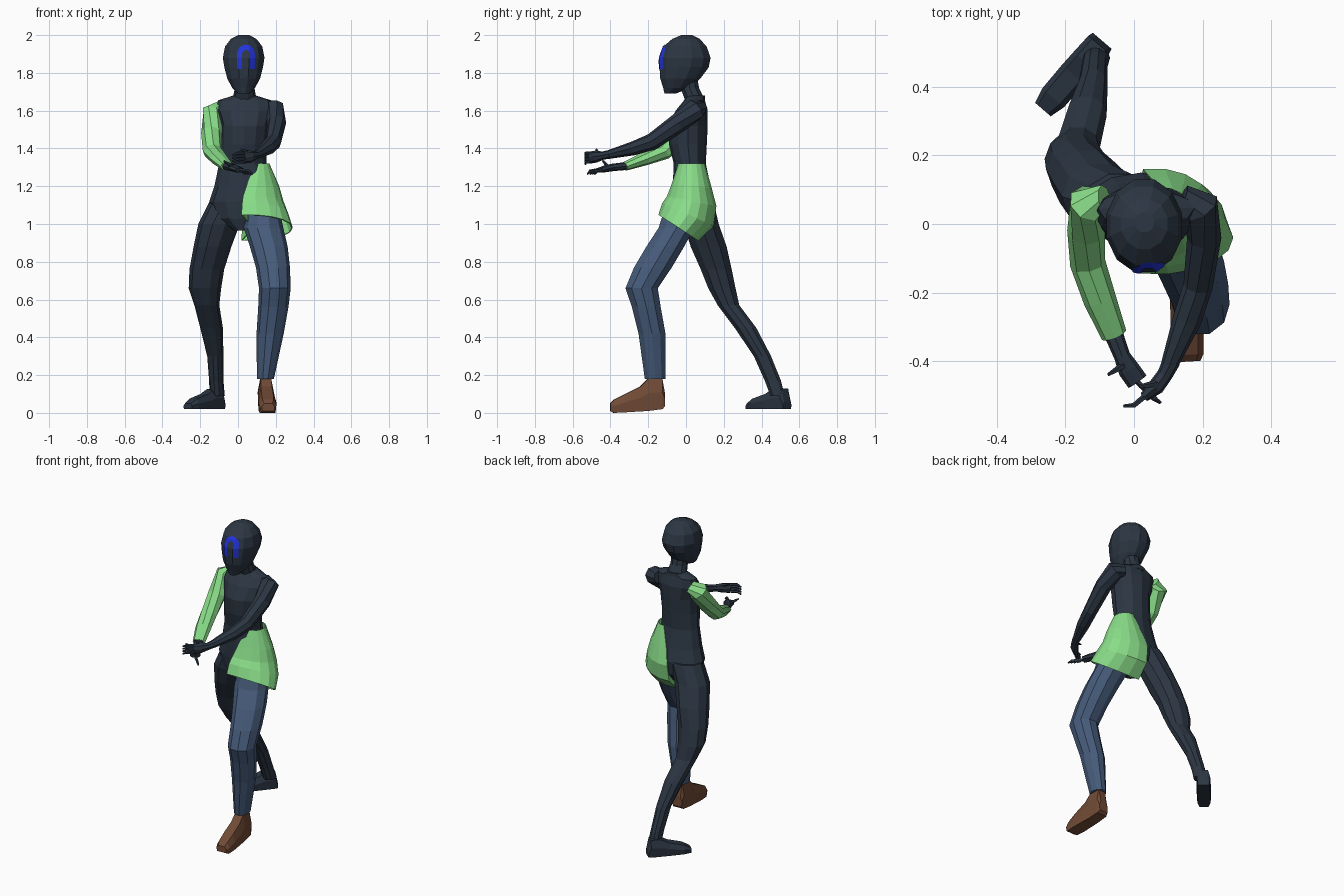
import bpy, bmesh
from math import sin, cos, pi, radians
from mathutils import Vector
from mathutils.bvhtree import BVHTree


def material(name, rgb):
    m = bpy.data.materials.new(name)
    m.diffuse_color = (*rgb, 1)
    return m


DARK = material("dark navy", (0.025, 0.037, 0.056))
GREEN = material("light green", (0.25, 0.72, 0.25))
DENIM = material("denim blue", (0.061, 0.105, 0.195))
BROWN = material("brown leather", (0.165, 0.07, 0.037))
BLUE = material("bright blue", (0.017, 0.035, 0.72))


def loft(name, rings, mat, closed=True, caps=True):
    """Skin a list of equal-length point rings."""
    bm = bmesh.new()
    vs = [[bm.verts.new(p) for p in r] for r in rings]
    n = len(vs[0])
    for a, b in zip(vs, vs[1:]):
        for i in range(n if closed else n - 1):
            j = (i + 1) % n
            bm.faces.new((a[i], a[j], b[j], b[i]))
    if caps:
        bm.faces.new(vs[0])
        bm.faces.new(vs[-1])
    bmesh.ops.recalc_face_normals(bm, faces=bm.faces)
    me = bpy.data.meshes.new(name)
    bm.to_mesh(me)
    bm.free()
    me.materials.append(mat)
    ob = bpy.data.objects.new(name, me)
    bpy.context.collection.objects.link(ob)
    return ob


def stack(name, rows, mat, n=12, phase=0.0):
    """Level elliptical rings: (x, y, z, rx, ry)."""
    rings = [[(x + rx * cos(2 * pi * i / n + phase), y + ry * sin(2 * pi * i / n + phase), z)
              for i in range(n)] for x, y, z, rx, ry in rows]
    return loft(name, rings, mat)


def limb(name, rows, mat, n=8):
    """Rings square to a path: (x, y, z, side radius, upright radius)."""
    pts = [Vector(r[:3]) for r in rows]
    rings = []
    for k, r in enumerate(rows):
        t = (pts[min(k + 1, len(pts) - 1)] - pts[max(k - 1, 0)]).normalized()
        u = t.cross(Vector((0, 0, 1))).normalized()
        v = u.cross(t)
        rings.append([pts[k] + u * r[3] * cos(2 * pi * i / n) + v * r[4] * sin(2 * pi * i / n)
                      for i in range(n)])
    return loft(name, rings, mat)


def foot(name, heel, toe, rows, mat):
    """Sections from heel to toe: (distance, half width, bottom, top)."""
    o = Vector((*heel, 0))
    d = (Vector((*toe, 0)) - o).normalized()
    s = Vector((-d.y, d.x, 0))
    rings = []
    for u, w, z0, z1 in rows:
        zm = z0 + (z1 - z0) * 0.55
        rings.append([o + d * u + s * a * w + Vector((0, 0, z)) for a, z in
                      ((-.9, z0), (.9, z0), (1, zm), (.65, z1), (-.65, z1), (-1, zm))])
    return loft(name, rings, mat)


# Torso and neck
stack("torso", [
    (.03, .02, .965, .05, .06), (.02, .04, 1.03, .14, .10), (.02, .04, 1.12, .172, .11),
    (.03, .03, 1.20, .155, .10), (.025, .02, 1.32, .125, .085), (.03, .01, 1.42, .12, .10),
    (.035, .01, 1.52, .125, .105), (.035, .03, 1.60, .15, .085),
    (.035, .045, 1.655, .14, .055), (.035, .05, 1.68, .06, .05)], DARK)
stack("neck", [(.035, .05, 1.65, .065, .055), (.035, .02, 1.72, .052, .052),
               (.035, .005, 1.80, .052, .052)], DARK, 10)

# Head
head = stack("head", [
    (.03, -.085, 1.69, .03, .03), (.03, -.05, 1.72, .062, .073), (.03, -.03, 1.77, .09, .11),
    (.03, -.01, 1.83, .106, .135), (.03, -.005, 1.88, .114, .14), (.03, -.005, 1.94, .102, .118),
    (.03, 0, 1.98, .07, .075), (.03, .005, 2.0, .03, .03)], DARK, 12, pi / 12)

# Arch mark laid onto the face
bm = bmesh.new()
bm.from_mesh(head.data)
tree = BVHTree.FromBMesh(bm)


def on_face(x, z):
    hit = tree.ray_cast(Vector((x, -1, z)), Vector((0, 1, 0)))[0]
    return Vector((x, hit.y - .004, z))


path = [(1, 0, 1.82), (1, 0, 1.85), (1, 0, 1.88)]
path += [(cos(pi * i / 10), sin(pi * i / 10), 1.90) for i in range(11)]
path += [(-1, 0, 1.88), (-1, 0, 1.85), (-1, 0, 1.82)]
loft("face_mark", [[on_face(.042 + c * r, z + s * r * 1.05) for r in (.047, .033, .02)]
                   for c, s, z in path], BLUE, closed=False, caps=False)
bm.free()

# Arms: sleeved on one side, bare on the other
limb("sleeve", [
    (-.085, .07, 1.615, .045, .04), (-.132, .06, 1.59, .06, .06), (-.14, -.02, 1.48, .055, .055),
    (-.135, -.115, 1.385, .052, .045), (-.10, -.22, 1.345, .048, .036),
    (-.058, -.325, 1.305, .038, .024)], GREEN)
limb("bare_arm", [
    (.14, .07, 1.615, .045, .04), (.19, .05, 1.605, .06, .058), (.205, -.04, 1.535, .05, .052),
    (.187, -.18, 1.435, .043, .045), (.155, -.28, 1.40, .042, .037),
    (.10, -.42, 1.365, .024, .022)], DARK)

# Hands: palm, four curled fingers and a thumb
hands = {
    "right": ([(-.062, -.315, 1.307, .028, .021), (-.035, -.385, 1.30, .024, .02),
               (-.015, -.425, 1.293, .032, .019), (.01, -.46, 1.285, .032, .014)],
              (.01, -.46, 1.285), (.03, -.03, -.005), (.018, -.012, -.016),
              (-.025, -.41, 1.30), (-.05, -.03, .035)),
    "left": ([(.11, -.40, 1.37, .026, .023), (.09, -.44, 1.362, .023, .022),
              (.065, -.475, 1.357, .024, .032), (.03, -.505, 1.352, .015, .032)],
             (.03, -.505, 1.352), (-.03, -.025, 0), (-.03, -.002, -.012),
             (.07, -.465, 1.375), (-.055, -.01, .02)),
}
for side, (palm, base, step1, step2, thumb, tdir) in hands.items():
    limb(side + "_palm", palm, DARK)
    for k in range(4):
        off = (k - 1.5) * .016
        spread = Vector((off * .8, -off * .8, 0)) if side == "right" else Vector((0, 0, off))
        p = Vector(base) + spread
        q = p + Vector(step1)
        r = q + Vector(step2)
        limb(f"{side}_finger_{k + 1}", [(*p, .009, .009), (*q, .008, .008), (*r, .005, .005)],
             DARK, 5)
    p, d = Vector(thumb), Vector(tdir)
    limb(side + "_thumb", [(*p, .011, .011), (*(p + d * .5), .009, .009), (*(p + d), .005, .005)],
         DARK, 5)

# Half tunic over one hip, with a slanted hem: (x, y, z, rx, ry, slope)
rings = []
for x, y, z, rx, ry, slope in [
        (.105, .03, 1.32, .058, .068, 0), (.075, .03, 1.20, .14, .105, -.1),
        (.06, .03, 1.12, .178, .13, -.2), (.06, .01, 1.05, .205, .135, -.45),
        (.06, -.04, .98, .227, .105, -.65)]:
    ring = []
    for i in range(11):
        a = radians(-100 + 20 * i)
        ring.append((x + rx * cos(a), y + ry * sin(a), z + slope * ry * sin(a)))
    # fold both edges back into the body
    ring.insert(0, (x - .01, y - ry * .5, z - slope * ry * .5))
    ring.append((x - .01, y + ry * .5, z + slope * ry * .5))
    rings.append(ring)
tunic = loft("half_tunic", rings, GREEN, closed=False, caps=False)
mod = tunic.modifiers.new("thickness", "SOLIDIFY")
mod.thickness, mod.offset = .006, 0

# Legs: trousers in front, bare leg trailing behind
stack("trouser_leg", [
    (.135, -.03, 1.07, .085, .09), (.135, -.05, .98, .105, .10), (.163, -.11, .88, .10, .105),
    (.185, -.175, .77, .09, .105), (.195, -.235, .66, .084, .09), (.187, -.21, .56, .08, .08),
    (.17, -.18, .42, .072, .075), (.145, -.163, .18, .045, .058)], DENIM, 10)
stack("bare_leg", [
    (-.04, .06, 1.12, .11, .09), (-.10, .08, 1.0, .11, .098), (-.135, .12, .88, .10, .10),
    (-.165, .16, .76, .092, .086), (-.175, .19, .66, .086, .076), (-.165, .225, .57, .066, .06),
    (-.14, .315, .45, .06, .06), (-.12, .405, .30, .043, .048), (-.115, .46, .17, .038, .045),
    (-.11, .485, .09, .04, .04)], DARK, 10)

# Feet
foot("boot", (.143, -.112), (.16, -.40), [
    (0, .034, .035, .10), (.015, .04, .02, .185), (.09, .043, .01, .18), (.13, .045, .008, .14),
    (.21, .048, .003, .10), (.27, .044, 0, .07), (.29, .034, .01, .05)], BROWN)
foot("bare_foot", (-.093, .535), (-.265, .335), [
    (0, .036, .02, .06), (.015, .04, .02, .13), (.08, .042, .02, .125), (.13, .043, .02, .10),
    (.22, .042, .02, .075), (.265, .03, .02, .05)], DARK)
